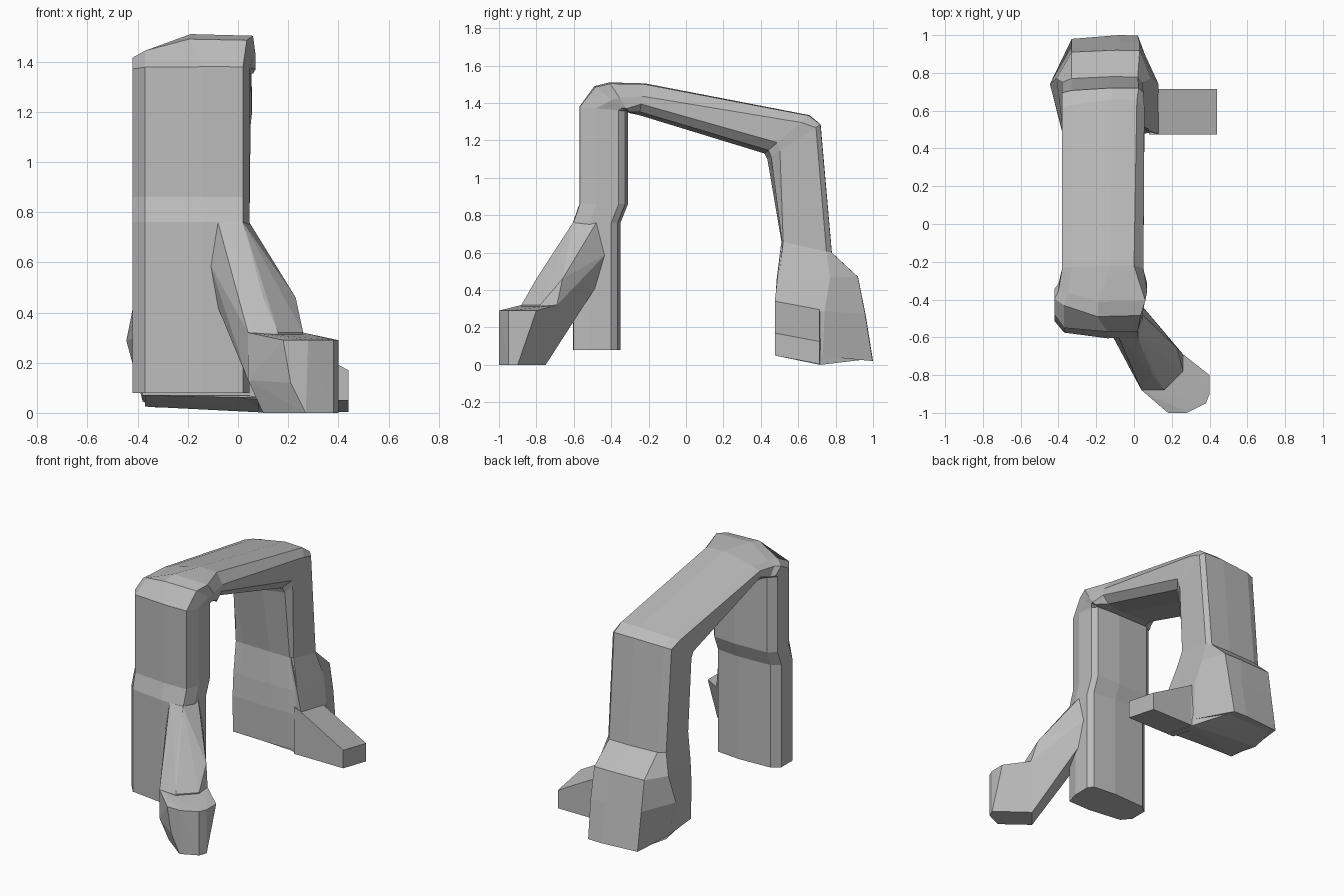
import bpy
import bmesh
from mathutils import Vector

default_cube = bpy.data.objects.get("Cube")
if default_cube:
    bpy.data.objects.remove(default_cube, do_unlink=True)

# One plain stone colour
stone = bpy.data.materials.new("stone_grey")
stone.use_nodes = True
stone_colour = (0.5, 0.5, 0.5, 1.0)
stone.diffuse_color = stone_colour
stone.node_tree.nodes["Principled BSDF"].inputs["Base Color"].default_value = stone_colour


def finish(name, bm):
    """Turn a bmesh into a flat shaded stone object."""
    bmesh.ops.recalc_face_normals(bm, faces=bm.faces)
    mesh = bpy.data.meshes.new(name)
    bm.to_mesh(mesh)
    bm.free()
    mesh.materials.append(stone)
    obj = bpy.data.objects.new(name, mesh)
    bpy.context.collection.objects.link(obj)
    return obj


def section(left, right, outer, inner, outer_cut, inner_cut, bulge,
            right_cut=0.025, flare=0.0, ridge=0.6):
    """Chamfered cross-section spanning an outer and an inner (y, z) point."""
    start, end = Vector((0, *outer)), Vector((0, *inner))
    across = (end - start).normalized()
    middle = left + (right - left) * ridge
    left_in, right_in = left + 0.05, right - right_cut

    def near(x, depth):
        return start + across * depth + Vector((x, 0, 0))

    def far(x, depth):
        return end - across * depth + Vector((x, 0, 0))

    return [
        near(left - flare, outer_cut), near(left_in, bulge), near(middle, 0),
        near(right_in, bulge * 0.1), near(right, outer_cut),
        far(right, inner_cut), far(right_in, inner_cut * 0.3), far(middle, 0),
        far(left_in, 0.01), far(left, min(inner_cut, 0.06)),
    ]


def loft(name, sections):
    """Skin consecutive cross-sections and cap both ends."""
    bm = bmesh.new()
    rings = [[bm.verts.new(point) for point in ring] for ring in sections]
    for ring, following in zip(rings, rings[1:]):
        count = len(ring)
        for i in range(count):
            j = (i + 1) % count
            bm.faces.new((ring[i], ring[j], following[j], following[i]))
    bm.faces.new(rings[0])
    bm.faces.new(rings[-1])
    return finish(name, bm)


def hull(name, points):
    """Build a faceted rock from its corner points."""
    bm = bmesh.new()
    for point in points:
        bm.verts.new(point)
    bmesh.ops.convex_hull(bm, input=bm.verts)
    loose = [v for v in bm.verts if not v.link_faces]
    bmesh.ops.delete(bm, geom=loose, context='VERTS')
    bmesh.ops.dissolve_limit(bm, angle_limit=0.02, verts=bm.verts, edges=bm.edges)
    return finish(name, bm)


# Arch: up the front leg, over the sloping beam and down the back leg
loft("stone_arch", [
    section(-0.42, 0.045, (-0.605, 0.08), (-0.35, 0.08), 0.09, 0.05, 0.03),
    section(-0.42, 0.045, (-0.605, 0.76), (-0.35, 0.76), 0.09, 0.05, 0.03),
    section(-0.42, 0.045, (-0.57, 0.86), (-0.31, 0.86), 0.09, 0.05, 0.02),
    section(-0.42, 0.045, (-0.57, 1.38), (-0.31, 1.355), 0.09, 0.05, 0.02),
    section(-0.42, 0.06, (-0.49, 1.49), (-0.31, 1.35), 0.12, 0.04, 0.075, ridge=0.47),
    section(-0.4, 0.07, (-0.41, 1.51), (-0.3, 1.345), 0.1, 0.03, 0.08, 0.01, ridge=0.45),
    section(-0.38, 0.05, (-0.22, 1.505), (-0.25, 1.335), 0.07, 0.06, 0.05, 0.05),
    section(-0.38, 0.055, (0.66, 1.335), (0.42, 1.13), 0.06, 0.09, 0.04, 0.04),
    section(-0.38, 0.05, (0.72, 1.285), (0.435, 1.1), 0.03, 0.08, 0.015),
    section(-0.38, 0.045, (0.78, 0.6), (0.51, 0.66), 0.03, 0.01, 0.01),
    section(-0.38, 0.09, (0.92, 0.47), (0.485, 0.46), 0.15, 0.01, 0.01, 0.06, 0.03),
    section(-0.38, 0.13, (0.96, 0.27), (0.475, 0.31), 0.22, 0.01, 0.02, 0.1, 0.065),
    section(-0.38, 0.12, (1.0, 0.02), (0.48, 0.07), 0.27, 0.01, 0.02, 0.1),
])

# Wedge closing the underside of the back leg
hull("back_leg_base", [
    (-0.37, 0.5, 0.07), (0.12, 0.48, 0.06), (0.13, 0.72, 0.0), (-0.37, 0.74, 0.025),
    (-0.32, 0.97, 0.03), (0.01, 0.97, 0.03), (0.12, 0.7, 0.2), (-0.3, 0.7, 0.2),
])

# Toe running sideways from the back leg
hull("back_toe", [
    (x, y, z - (y - 0.475) * 0.19)
    for y in (0.475, 0.715)
    for x, z in ((0.08, 0.36), (0.13, 0.34), (0.44, 0.17), (0.44, 0.05), (0.08, 0.05))
])

# Root slab easing the back leg into its toe
hull("back_toe_root", [
    (0.03, 0.51, 0.66), (0.03, 0.76, 0.6), (0.13, 0.475, 0.34), (0.13, 0.715, 0.285),
    (0.13, 0.475, 0.05), (0.13, 0.715, 0.0), (0.0, 0.5, 0.06), (0.0, 0.75, 0.02),
])

# Slanting arm on the front leg
hull("front_arm", [
    (-0.08, -0.603, 0.76), (0.02, -0.605, 0.76), (0.045, -0.48, 0.76),
    (-0.11, -0.6, 0.59), (0.04, -0.43, 0.59), (-0.08, -0.6, 0.42), (0.04, -0.48, 0.42),
    (0.1, -0.8, 0.46), (0.23, -0.66, 0.46), (0.04, -0.88, 0.32),
    (0.16, -0.88, 0.32), (0.26, -0.78, 0.32), (0.26, -0.69, 0.32),
    (0.04, -0.87, 0.13), (0.1, -0.87, 0.0), (0.2, -0.75, 0.0),
])

# Blocky foot at the end of the arm
hull("front_foot", [
    (0.04, -0.88, 0.32), (0.26, -0.69, 0.32), (0.18, -1.0, 0.29),
    (0.28, -1.0, 0.29), (0.38, -0.95, 0.29), (0.4, -0.9, 0.29),
    (0.4, -0.8, 0.29), (0.04, -0.88, 0.13), (0.21, -1.0, 0.12),
    (0.1, -0.87, 0.0), (0.27, -1.0, 0.0), (0.38, -0.95, 0.0),
    (0.4, -0.9, 0.0), (0.2, -0.75, 0.0),
])
